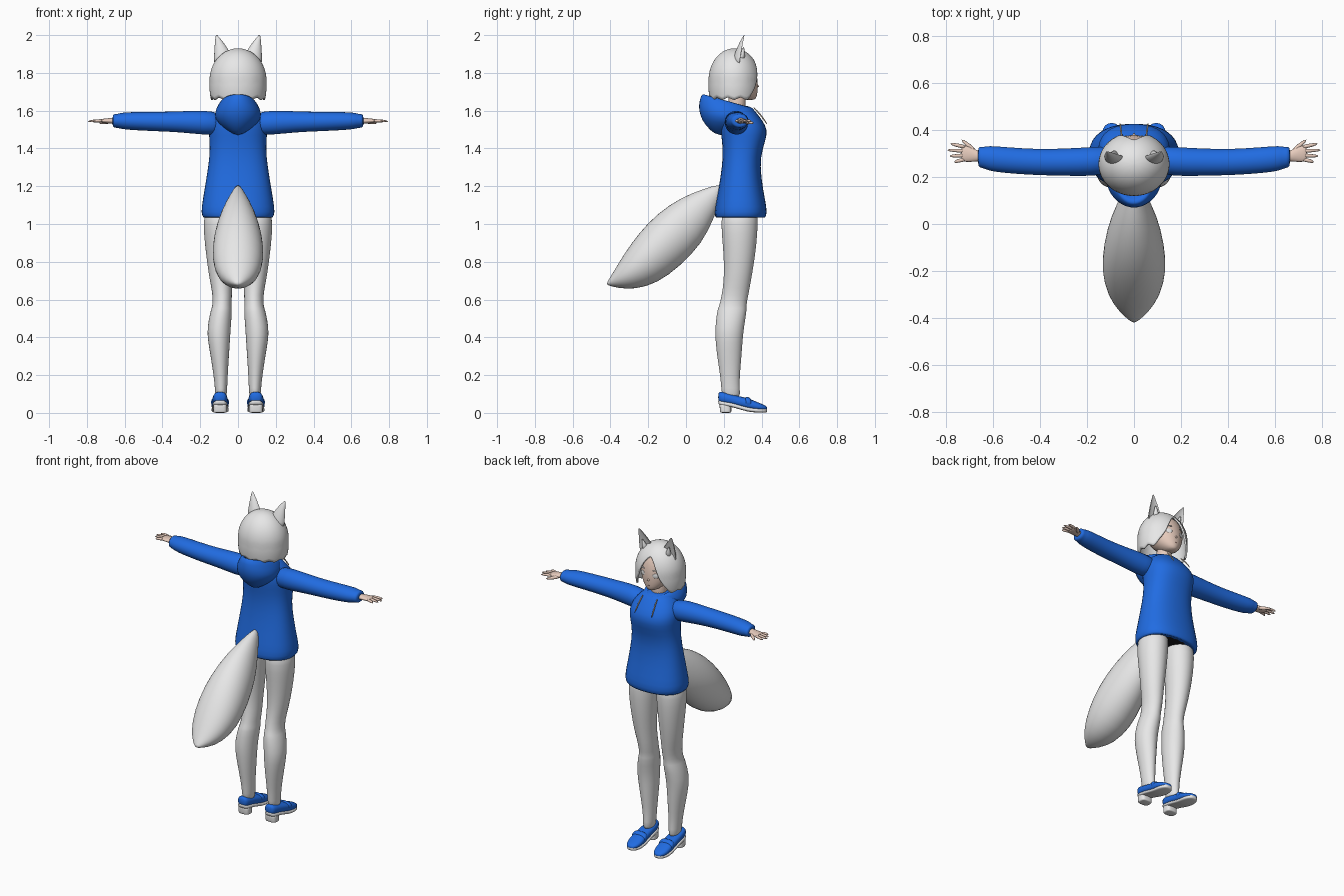
import bpy
import bmesh
import math
from mathutils import Vector

cube = bpy.data.objects.get("Cube")
if cube:
    bpy.data.objects.remove(cube, do_unlink=True)


def material(name, colour):
    mat = bpy.data.materials.new(name)
    mat.use_nodes = True
    mat.diffuse_color = (*colour, 1)
    mat.node_tree.nodes["Principled BSDF"].inputs["Base Color"].default_value = (*colour, 1)
    return mat


WHITE = material("soft white", (0.8, 0.8, 0.8))
BLUE = material("hoodie blue", (0.015, 0.15, 0.76))
SKIN = material("skin", (0.85, 0.64, 0.54))
BEIGE = material("cord beige", (0.75, 0.6, 0.45))
BLACK = material("shorts black", (0.01, 0.01, 0.012))
ROSE = material("mouth rose", (0.5, 0.2, 0.18))
SIDES = (("left", 1), ("right", -1))


def finish(name, bm, mat, subdivide=0):
    """Turn a bmesh into a smooth shaded object."""
    bmesh.ops.recalc_face_normals(bm, faces=bm.faces)
    mesh = bpy.data.meshes.new(name)
    bm.to_mesh(mesh)
    bm.free()
    mesh.materials.append(mat)
    mesh.shade_smooth()
    obj = bpy.data.objects.new(name, mesh)
    bpy.context.collection.objects.link(obj)
    if subdivide:
        mod = obj.modifiers.new("smooth", "SUBSURF")
        mod.levels = mod.render_levels = subdivide
    return obj


def loft(name, rings, mat, power=1.0, sides=20, subdivide=1, dish=1.0):
    """Skin closed rings given as (centre, half axis u, half axis v)."""
    bm = bmesh.new()
    loops = []
    for centre, u, v in rings:
        loop = []
        for i in range(sides):
            a = math.tau * i / sides
            c, s = (math.copysign(abs(f) ** power, f) for f in (math.cos(a), math.sin(a)))
            s *= dish if s > 0 else 1
            loop.append(bm.verts.new(Vector(centre) + Vector(u) * c + Vector(v) * s))
        loops.append(loop)
    for low, high in zip(loops, loops[1:]):
        for i in range(sides):
            j = (i + 1) % sides
            bm.faces.new((low[i], low[j], high[j], high[i]))
    bm.faces.new(loops[0])
    bm.faces.new(loops[-1])
    return finish(name, bm, mat, subdivide)


def level(z, w, back, front, x=0):
    """Horizontal ring from its half width and its y range."""
    return (x, (back + front) / 2, z), (w, 0, 0), (0, (front - back) / 2, 0)


def span(w, back, front, x=0):
    """Tilted ring between two (y, z) points."""
    b, f = Vector((x, *back)), Vector((x, *front))
    return (b + f) / 2, (w, 0, 0), (f - b) / 2


def rod(name, points, radii, mat, sides=8):
    """Round tapered rod through points."""
    pts = [Vector(p) for p in points]
    axis = (pts[-1] - pts[0]).normalized()
    u = axis.orthogonal().normalized()
    v = axis.cross(u)
    return loft(name, [(p, u * r, v * r) for p, r in zip(pts, radii)], mat, sides=sides)


def blob(name, centre, size, mat, turn=0):
    bpy.ops.mesh.primitive_uv_sphere_add(segments=20, ring_count=12, location=centre, rotation=(0, 0, turn))
    obj = bpy.context.object
    obj.name, obj.scale = name, size
    obj.data.materials.append(mat)
    bpy.ops.object.shade_smooth()
    return obj


# Hoodie body, hood and shorts
loft("hoodie_body", [level(*r) for r in (
    (1.05, .17, .17, .41), (1.025, .185, .155, .42), (1.06, .199, .149, .432),
    (1.12, .19, .158, .422), (1.25, .168, .183, .397), (1.36, .151, .195, .395),
    (1.44, .152, .19, .422), (1.5, .158, .18, .434), (1.55, .15, .18, .405),
    (1.6, .11, .19, .365), (1.63, .07, .2, .34))], BLUE, power=.85)
loft("hood", [span(*r) for r in (
    (.015, (.16, 1.47), (.2, 1.47)), (.08, (.1, 1.52), (.28, 1.5)),
    (.13, (.07, 1.58), (.35, 1.54)), (.12, (.064, 1.63), (.37, 1.585)),
    (.09, (.078, 1.69), (.355, 1.62)), (.075, (.1, 1.69), (.335, 1.615)),
    (.06, (.15, 1.62), (.32, 1.57)))], BLUE)
loft("shorts", [level(*r) for r in (
    (1.045, .16, .18, .4), (1.04, .165, .175, .405), (1.1, .16, .18, .4))], BLACK)

# Neck and head
loft("neck", [level(*r) for r in ((1.56, .05, .22, .32), (1.64, .043, .225, .315), (1.72, .045, .22, .32))], SKIN)
loft("head", [level(*r) for r in (
    (1.655, .02, .31, .365), (1.675, .052, .25, .377), (1.71, .085, .2, .38),
    (1.76, .105, .17, .382), (1.82, .108, .165, .372), (1.87, .085, .19, .35),
    (1.89, .05, .22, .31))], SKIN)
rod("nose", [(0, .365, 1.733), (0, .38, 1.73), (0, .387, 1.727)], (.014, .008, .002), SKIN)
blob("mouth", (0, .374, 1.695), (.012, .004, .002), ROSE)


# Bobbed hair: a dome whose lower edge rises to a parting over the face
def hair_point(angle, s):
    if s < 1:
        z, r = 1.76 + .17 * math.cos(s * math.pi / 2), math.sin(s * math.pi / 2)
    else:
        z, r = 1.76 - (s - 1) * .2, 1 - .4 * (s - 1.15) ** 2
    return Vector((.151 * r * math.cos(angle), .255 + .136 * r * math.sin(angle), z))


bm = bmesh.new()
columns, rows = 96, 16
grid = []
for i in range(columns):
    angle = math.tau * i / columns
    away = abs((angle - math.pi / 2 + math.pi) % math.tau - math.pi)
    t = min(1, away / math.radians(58))
    end = .55 + .9 * t * t * (3 - 2 * t) + .07 * abs((i % 8) - 4) / 4 * t
    grid.append([bm.verts.new(hair_point(angle, .02 + (end - .02) * k / rows)) for k in range(rows + 1)])
for i in range(columns):
    a, b = grid[i], grid[(i + 1) % columns]
    for k in range(rows):
        bm.faces.new((a[k], a[k + 1], b[k + 1], b[k]))
bm.faces.new([column[0] for column in grid])
hair = finish("hair", bm, WHITE)
shell = hair.modifiers.new("thickness", "SOLIDIFY")
shell.thickness = .01

# Tail, from the lower back to the tip
loft("tail", [span(w, low, high) for w, low, high in (
    (.012, (.2, 1.18), (.19, 1.215)), (.055, (.15, 1.03), (.085, 1.185)),
    (.1, (.085, .895), (-.03, 1.14)), (.132, (-.03, .775), (-.15, 1.06)),
    (.14, (-.15, .685), (-.25, .955)), (.115, (-.27, .652), (-.33, .84)),
    (.065, (-.36, .66), (-.385, .745)), (.008, (-.42, .677), (-.422, .685)))], WHITE)

for side, sx in SIDES:
    # Ears with a hollow front, and a tuft inside
    loft(side + "_ear", [((sx * x, y, z), (w, 0, -sx * w * .3), (0, d, 0)) for x, y, z, w, d in (
        (.078, .285, 1.85, .05, .04), (.083, .288, 1.89, .045, .035), (.096, .297, 1.94, .029, .024),
        (.108, .305, 1.98, .013, .012), (.115, .31, 2.003, .002, .002))],
         WHITE, dish=-.25)
    rod(side + "_ear_tuft", [(sx * .08, .29, 1.87), (sx * .085, .3, 1.9), (sx * .095, .305, 1.94)],
        (.022, .016, .002), WHITE)

    # Eyes and brows
    turn = -sx * math.radians(24)
    blob(side + "_eye", (sx * .045, .369, 1.762), (.019, .004, .014), WHITE, turn)
    blob(side + "_brow", (sx * .046, .368, 1.795), (.02, .004, .003), WHITE, turn)

    # Sleeves
    loft(side + "_sleeve", [((sx * x, y, z), (0, ry, 0), (0, 0, rz)) for x, y, z, ry, rz in (
        (.08, .275, 1.53, .06, .06), (.18, .265, 1.537, .063, .066), (.3, .263, 1.541, .058, .056),
        (.42, .263, 1.542, .056, .052), (.55, .272, 1.545, .056, .049), (.62, .28, 1.546, .054, .044),
        (.635, .282, 1.546, .046, .037), (.66, .285, 1.546, .046, .037), (.664, .286, 1.546, .03, .024))], BLUE)

    # Hands
    loft(side + "_palm", [((sx * x, y, 1.546), (0, ry, 0), (0, 0, rz)) for x, y, ry, rz in (
        (.64, .288, .022, .018), (.67, .29, .024, .016), (.7, .297, .035, .013),
        (.728, .3, .036, .01), (.735, .3, .03, .007))], SKIN, sides=12)
    for finger, y, tip_y, tip_x in (("index", .327, .342, .782), ("middle", .31, .315, .797),
                                    ("ring", .292, .289, .787), ("little", .275, .263, .765)):
        rod(f"{side}_{finger}_finger",
            [(sx * .715, y, 1.546), (sx * .75, (y + tip_y) / 2, 1.547), (sx * tip_x, tip_y, 1.543)],
            (.01, .009, .005), SKIN)
    rod(side + "_thumb", [(sx * .675, .305, 1.543), (sx * .705, .335, 1.538), (sx * .735, .36, 1.534)],
        (.013, .011, .005), SKIN)

    # Drawstrings
    rod(side + "_drawstring", [(sx * .05, .355, 1.62), (sx * .055, .395, 1.58), (sx * .06, .432, 1.525)],
        (.004, .004, .004), BEIGE)

    # Legs with a stocking cuff under the knee
    loft(side + "_leg", [level(z, (outer - inner) / 2, back, front, sx * (inner + outer) / 2)
                         for z, inner, outer, back, front in (
        (1.1, .01, .175, .19, .38), (1, .01, .185, .184, .382), (.9, .018, .177, .193, .375),
        (.8, .026, .165, .2, .362), (.7, .032, .15, .2, .345), (.62, .031, .133, .188, .33),
        (.56, .035, .137, .174, .318), (.55, .03, .144, .165, .324), (.45, .038, .165, .153, .307),
        (.38, .042, .16, .155, .3), (.28, .049, .142, .167, .293), (.2, .054, .13, .18, .285),
        (.13, .057, .122, .187, .284), (.07, .06, .12, .19, .29))], WHITE)

    # Loafers: upper, strap, sole and heel
    x = sx * .095
    upper = [(.17, .06, .105, .022), (.182, .05, .117, .037), (.24, .045, .097, .041),
             (.3, .025, .085, .043), (.345, .015, .072, .047), (.39, .012, .052, .045),
             (.42, .012, .04, .03), (.43, .016, .03, .012)]
    loft(side + "_shoe", [span(w, (y, low), (y, high), x) for y, low, high, w in upper], BLUE, power=.8)
    loft(side + "_shoe_strap", [span(w, (y, low), (y, high), x) for y, low, high, w in (
        (.315, .03, .082, .043), (.317, .03, .088, .048), (.343, .03, .079, .049), (.345, .03, .07, .045))],
         BLUE, power=.8)
    loft(side + "_sole", [span(w, (y, max(low - .012, .001)), (y, low + .012), x) for y, low, high, w in upper],
         WHITE, power=.6)
    loft(side + "_heel", [level(z, w, back, .24, x) for z, w, back in (
        (0, .036, .182), (.004, .037, .18), (.03, .036, .178), (.06, .037, .176))], WHITE, power=.6)
